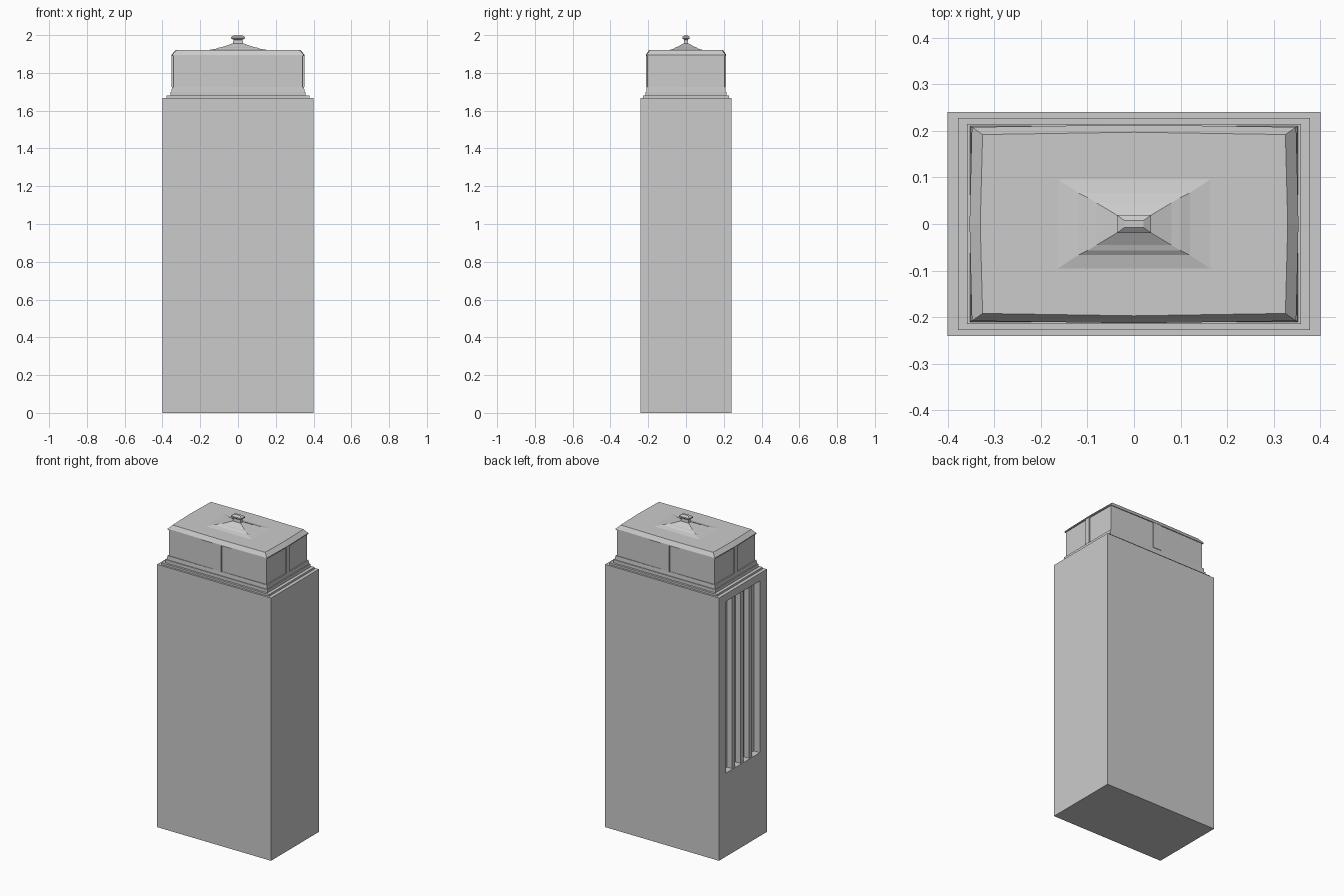
import bpy
import bmesh

old = bpy.data.objects.get("Cube")
if old:
    bpy.data.objects.remove(old, do_unlink=True)

stone = bpy.data.materials.new("grey_stone")
stone.use_nodes = True
GREY = (0.6, 0.6, 0.6, 1)
stone.diffuse_color = GREY
stone.node_tree.nodes["Principled BSDF"].inputs["Base Color"].default_value = GREY


def finish(name, bm):
    bmesh.ops.recalc_face_normals(bm, faces=bm.faces)
    mesh = bpy.data.meshes.new(name)
    bm.to_mesh(mesh)
    bm.free()
    mesh.materials.append(stone)
    obj = bpy.data.objects.new(name, mesh)
    bpy.context.collection.objects.link(obj)
    return obj


def rect_stack(name, rings, bow=0):
    """Loft rectangles (half width, half depth, height); bow swells the side middles."""
    bm = bmesh.new()
    loops = []
    for hx, hy, z in rings:
        pts = [(-hx, -hy), (0, -hy - bow), (hx, -hy), (hx + bow, 0),
               (hx, hy), (0, hy + bow), (-hx, hy), (-hx - bow, 0)]
        if not bow:
            pts = pts[::2]
        loops.append([bm.verts.new((x, y, z)) for x, y in pts])
    for a, b in zip(loops, loops[1:]):
        n = len(a)
        for i in range(n):
            j = (i + 1) % n
            bm.faces.new((a[i], a[j], b[j], b[i]))
    bm.faces.new(loops[0][::-1])
    bm.faces.new(loops[-1])
    return finish(name, bm)


def block(name, lo, hi):
    bm = bmesh.new()
    bmesh.ops.create_cube(bm, size=1)
    for v in bm.verts:
        v.co = [(a + b) / 2 + c * (b - a) for a, b, c in zip(lo, hi, v.co)]
    return finish(name, bm)


# Main shaft with a recessed panel in one end
HX, HY, TOP = 0.4, 0.24, 1.668
R_LOW, R_HIGH, R_Y, DEPTH = 0.53, 1.62, 0.17, 0.042
bm = bmesh.new()
bmesh.ops.create_cube(bm, size=2)
for v in bm.verts:
    v.co = (v.co.x * HX, v.co.y * HY, (v.co.z + 1) * TOP / 2)
bm.normal_update()
end = min(bm.faces, key=lambda f: f.calc_center_median().x)
bmesh.ops.inset_individual(bm, faces=[end], thickness=0.05)
for v in end.verts:
    v.co.y = R_Y if v.co.y > 0 else -R_Y
    v.co.z = R_HIGH if v.co.z > TOP / 2 else R_LOW
inner = bmesh.ops.extrude_discrete_faces(bm, faces=[end])["faces"][0]
for v in inner.verts:
    v.co.x += DEPTH
finish("main_shaft", bm)

# Vertical fins inside the recess
for i in (-1, 0, 1):
    y = i * 0.085
    block("recess_fin", (-HX + 0.006, y - 0.014, R_LOW), (-HX + DEPTH, y + 0.014, R_HIGH))

# Stepped plinth above the shaft
rect_stack("plinth_step_lower", [(0.378, 0.228, TOP), (0.378, 0.228, 1.68)])
rect_stack("plinth_step_upper", [(0.358, 0.215, 1.68), (0.358, 0.215, 1.7)])
rect_stack("plinth_band", [(0.352, 0.21, 1.7), (0.35, 0.208, 1.725)])

# Lantern walls with a pilaster in the middle of each side
rect_stack("lantern_walls", [(0.342, 0.203, 1.725), (0.342, 0.203, 1.893)], 0.003)
for s in (-1, 1):
    y = sorted((s * 0.195, s * 0.211))
    x = sorted((s * 0.335, s * 0.351))
    block("long_side_pilaster", (-0.03, y[0], 1.725), (0.03, y[1], 1.893))
    block("short_side_pilaster", (x[0], -0.016, 1.725), (x[1], 0.016, 1.893))

# Chamfered cap with slightly bowed eaves
rect_stack("cap", [(0.348, 0.208, 1.89), (0.348, 0.208, 1.896), (0.325, 0.192, 1.92)], 0.005)

# Concave crown and knob
rect_stack("crown", [(0.17, 0.1, 1.919), (0.12, 0.067, 1.927), (0.1, 0.057, 1.934),
                     (0.08, 0.045, 1.938), (0.04, 0.021, 1.952), (0.03, 0.014, 1.956)])
rect_stack("knob", [(0.028, 0.012, 1.954), (0.024, 0.01, 1.975), (0.036, 0.019, 1.982),
                    (0.036, 0.019, 1.99), (0.02, 0.007, 2.0)])
